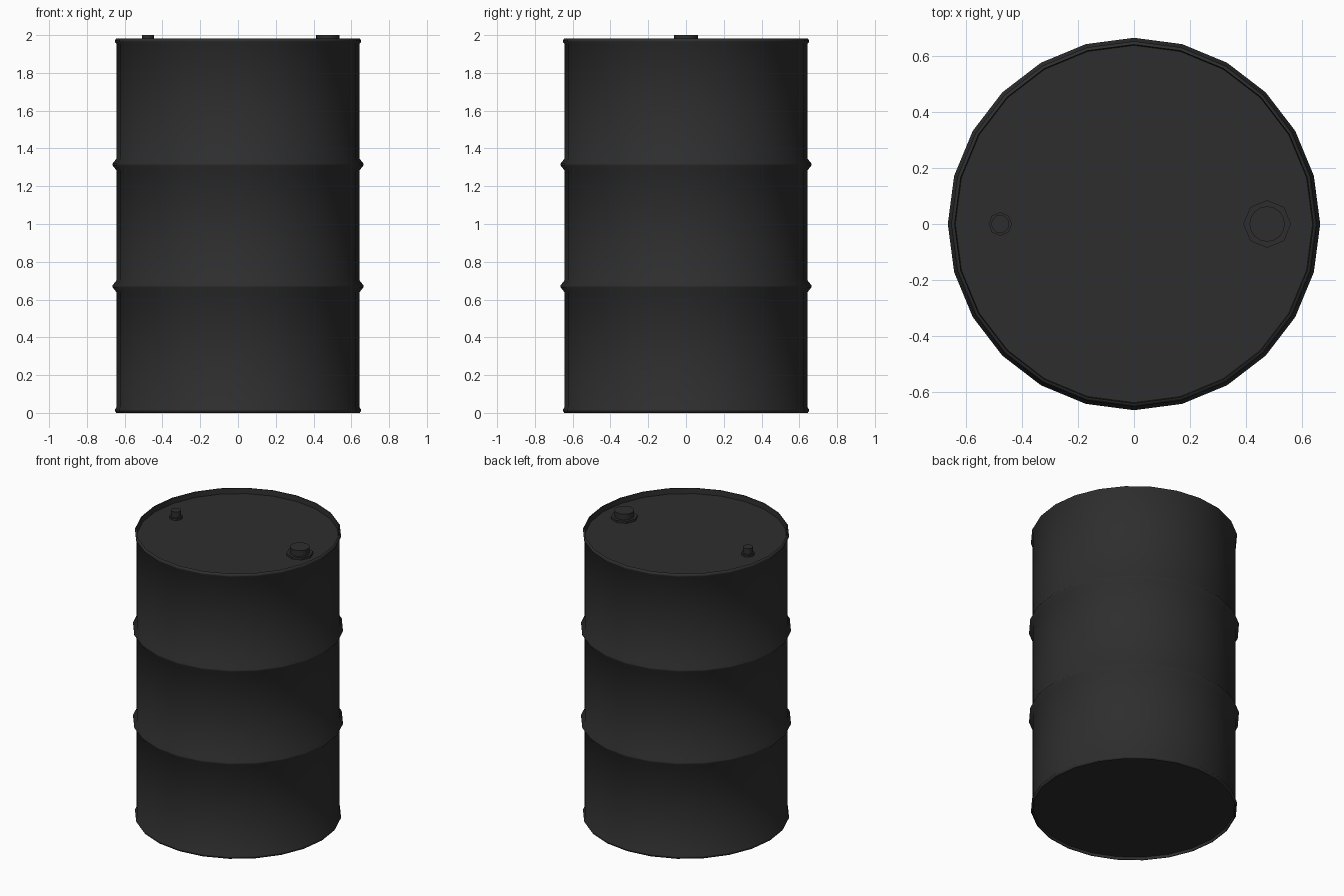
import bpy, bmesh, math

if "Cube" in bpy.data.objects:
    bpy.data.objects.remove(bpy.data.objects["Cube"])

paint = bpy.data.materials.new("black_paint")
paint.diffuse_color = (0.027, 0.027, 0.027, 1)
paint.use_nodes = True
paint.node_tree.nodes["Principled BSDF"].inputs["Base Color"].default_value = paint.diffuse_color


def lathe(name, profile, sides, x=0.0, angle=35):
    """Spin an (r, z) profile about a vertical axis and cap both ends."""
    bm = bmesh.new()
    rings = [[bm.verts.new((x + r * math.cos(2 * math.pi * i / sides),
                            r * math.sin(2 * math.pi * i / sides), z))
              for i in range(sides)] for r, z in profile]
    for a, b in zip(rings, rings[1:]):
        for i in range(sides):
            j = (i + 1) % sides
            bm.faces.new((a[i], a[j], b[j], b[i]))
    bm.faces.new(rings[0][::-1])
    bm.faces.new(rings[-1])
    me = bpy.data.meshes.new(name)
    bm.to_mesh(me)
    bm.free()
    me.materials.append(paint)
    ob = bpy.data.objects.new(name, me)
    bpy.context.collection.objects.link(ob)
    bpy.context.view_layer.objects.active = ob
    ob.select_set(True)
    bpy.ops.object.shade_smooth_by_angle(angle=math.radians(angle))
    ob.select_set(False)


def rib(z):
    return [(0.643, z - 0.032), (0.664, z - 0.005), (0.664, z + 0.005), (0.643, z + 0.032)]


# Drum shell: recessed base, bottom chime, two ribs, top chime, recessed lid
lathe("drum_shell",
      [(0.637, 0.018), (0.64, 0.0), (0.645, 0.0), (0.652, 0.012), (0.652, 0.018), (0.643, 0.03)]
      + rib(0.67) + rib(1.315)
      + [(0.643, 1.953), (0.652, 1.965), (0.652, 1.971), (0.645, 1.982), (0.64, 1.982),
         (0.637, 1.945)], 24, angle=60)

# Bungs: an octagonal flange and a round cap each
for label, x, flange, cap in (("large", 0.475, 0.085, 0.063), ("small", -0.477, 0.042, 0.032)):
    lathe(label + "_bung_flange", [(flange, 1.943), (flange, 1.96)], 8, x)
    lathe(label + "_bung_cap", [(cap, 1.955), (cap, 2.0)], 16, x)
